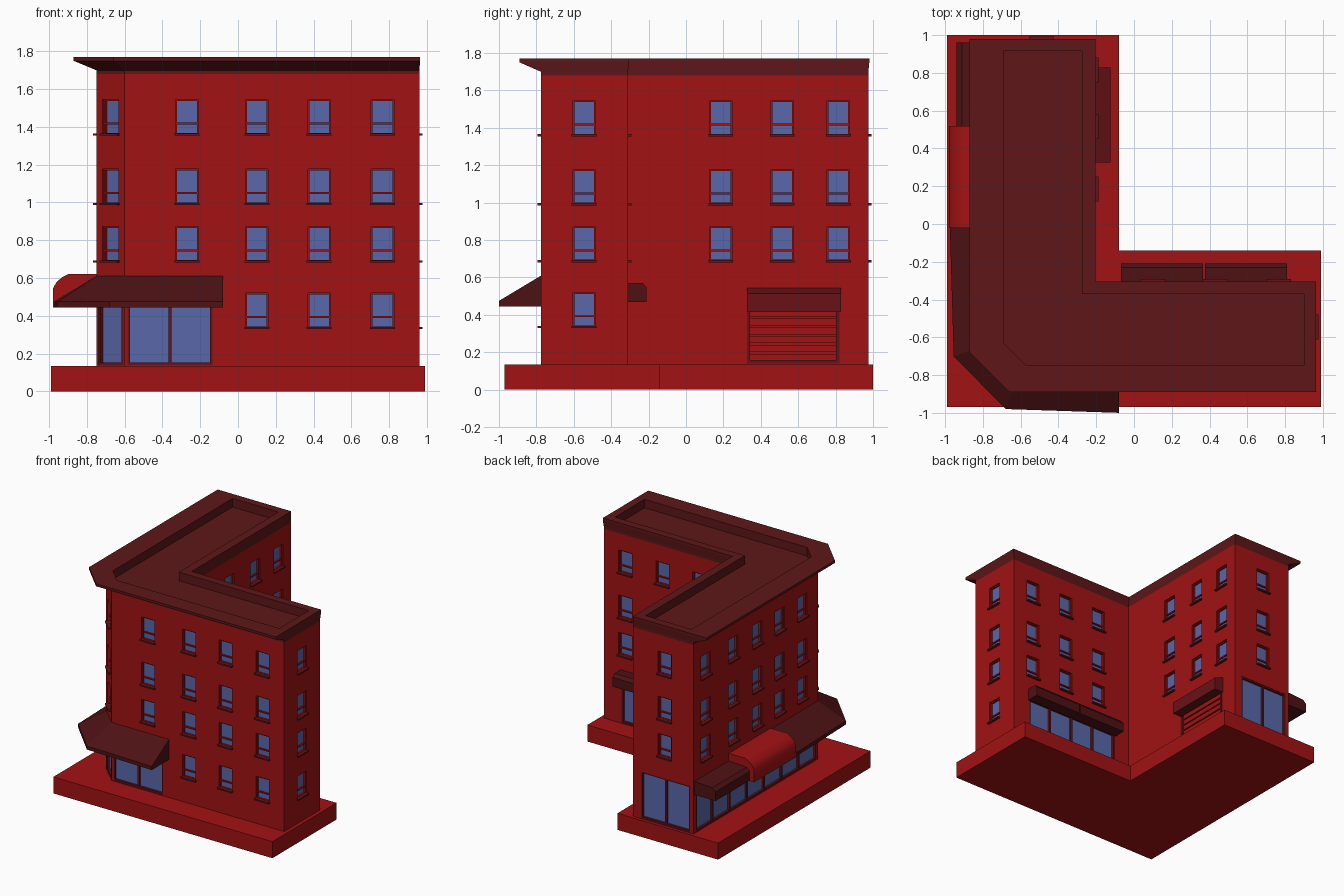
import bpy, bmesh, math
from mathutils import Matrix, Vector

if "Cube" in bpy.data.objects:
    bpy.data.objects.remove(bpy.data.objects["Cube"])

def material(name, rgb):
    m = bpy.data.materials.new(name)
    m.diffuse_color = (*rgb, 1)
    m.use_nodes = True
    m.node_tree.nodes["Principled BSDF"].inputs["Base Color"].default_value = m.diffuse_color
    return m

RED = material("red", (0.36, 0.006, 0.007))
DARK = material("dark_red", (0.075, 0.006, 0.007))
FRAME = material("frame_red", (0.14, 0.006, 0.008))
ROOF = material("roof_red", (0.11, 0.008, 0.009))
GLASS = material("glass_blue", (0.10, 0.14, 0.40))

def finish(bm, name, mat):
    bmesh.ops.recalc_face_normals(bm, faces=bm.faces)
    me = bpy.data.meshes.new(name)
    bm.to_mesh(me)
    bm.free()
    ob = bpy.data.objects.new(name, me)
    bpy.context.collection.objects.link(ob)
    me.materials.append(mat)
    return ob

def loft(name, mat, rings, loop=False):
    """Skin equal-length closed rings, capping the first and last."""
    bm = bmesh.new()
    vs = [[bm.verts.new(p) for p in r] for r in rings]
    n = len(rings[0])
    for a, b in zip(vs, vs[1:]):
        for i in range(n):
            j = (i + 1) % n
            bm.faces.new((a[i], a[j], b[j], b[i]))
    bm.faces.new(vs[0][::-1])
    bm.faces.new(vs[-1])
    return finish(bm, name, mat)

def ring(outline, z):
    return [(x, y, z) for x, y in outline]

def wall(x, y, deg):
    """Facade frame: local x runs along the wall, local -y points outward."""
    return Matrix.Translation((x, y, 0)) @ Matrix.Rotation(math.radians(deg), 4, 'Z')

FRONT, RIGHT = wall(0, -0.775, 0), wall(0.96, 0, 90)
BACK, LEFT = wall(0, 0.975, 180), wall(-0.75, 0, -90)
CORNER = wall(-0.675, -0.7025, -45)
COURT_X, COURT_Y = wall(-0.205, 0, 90), wall(0, -0.31, 180)

parts = {k: bmesh.new() for k in ("cut", "glass", "frame", "trim", "sill", "door")}

def box(part, M, u0, u1, d0, d1, z0, z1):
    S = Matrix.Diagonal((u1 - u0, d1 - d0, z1 - z0, 1))
    T = Matrix.Translation(((u0 + u1) / 2, -(d0 + d1) / 2, (z0 + z1) / 2))
    bmesh.ops.create_cube(parts[part], size=1, matrix=M @ T @ S)

def border(part, M, u0, u1, z0, z1, t, d0, d1):
    box(part, M, u0, u0 + t, d0, d1, z0, z1)
    box(part, M, u1 - t, u1, d0, d1, z0, z1)
    box(part, M, u0 + t, u1 - t, d0, d1, z1 - t, z1)
    box(part, M, u0 + t, u1 - t, d0, d1, z0, z0 + t)

def window(M, u, z):
    a, b, top = u - 0.06, u + 0.06, z + 0.185
    box("cut", M, a, b, -0.03, 0.02, z, top)
    box("glass", M, a, b, -0.032, -0.024, z, top)
    border("trim", M, a, b, z, top, 0.008, -0.03, -0.01)
    box("trim", M, a, b, -0.03, -0.012, z + 0.053, z + 0.063)
    box("sill", M, a - 0.006, b + 0.006, -0.02, 0.018, z - 0.006, z + 0.006)

def storefront(M, u0, u1, panes, top):
    z = 0.14
    box("cut", M, u0, u1, -0.025, 0.02, z, top)
    box("glass", M, u0, u1, -0.028, -0.02, z, top)
    border("frame", M, u0, u1, z, top, 0.012, -0.025, -0.003)
    for i in range(1, panes):
        c = u0 + (u1 - u0) * i / panes
        box("frame", M, c - 0.009, c + 0.009, -0.025, -0.005, z, top)

def awning(name, mat, M, u0, u1, profile):
    return loft(name, mat, [[M @ Vector((u, -d, z)) for d, z in profile] for u in (u0, u1)])

# Plinth
loft("plinth", RED, [ring([(-0.99, -0.97), (0.99, -0.97), (0.99, -0.14), (-0.08, -0.14),
                           (-0.08, 1), (-0.99, 1)], z) for z in (0, 0.135)])

# Walls with a bevelled street corner
body = [(-0.75, -0.63), (-0.60, -0.775), (0.96, -0.775), (0.96, -0.31),
        (-0.205, -0.31), (-0.205, 0.975), (-0.75, 0.975)]
walls = loft("walls", RED, [ring(body, z) for z in (0.135, 1.68)])

# Cornice, parapet and sunken roof
eave = [(-0.87, -0.68), (-0.66, -0.89), (0.965, -0.89), (0.965, -0.305),
        (-0.205, -0.305), (-0.205, 0.98), (-0.87, 0.98)]
inner = [(-0.69, -0.63), (-0.57, -0.75), (0.90, -0.75), (0.90, -0.37),
         (-0.275, -0.37), (-0.275, 0.915), (-0.69, 0.915)]
loft("cornice", ROOF, [ring(body, 1.68), ring(body, 1.70), ring(eave, 1.75),
                       ring(eave, 1.77), ring(inner, 1.77), ring(inner, 1.70)])

# Windows on the upper floors, then the ground floor ones
for z in (0.687, 0.992, 1.36):
    for M, us in ((FRONT, (-0.27, 0.10, 0.43, 0.765)), (RIGHT, (-0.545,)), (CORNER, (0,)),
                  (COURT_X, (0.185, 0.515, 0.815)), (COURT_Y, (-0.10, -0.43, -0.765)),
                  (BACK, (0.49,)), (LEFT, (-0.815, -0.46, -0.15, 0.14, 0.43))):
        for u in us:
            window(M, u, z)
for M, u in ((FRONT, 0.10), (FRONT, 0.43), (FRONT, 0.765), (RIGHT, -0.545)):
    window(M, u, 0.335)

# Shop windows
storefront(FRONT, -0.585, -0.135, 2, 0.52)
storefront(CORNER, -0.09, 0.09, 1, 0.52)
storefront(LEFT, -0.94, 0.615, 7, 0.52)
storefront(BACK, 0.275, 0.72, 2, 0.52)
storefront(COURT_Y, -0.80, 0.06, 4, 0.49)

# Garage door with slats
box("cut", COURT_X, 0.325, 0.82, -0.03, 0.02, 0.14, 0.45)
border("frame", COURT_X, 0.325, 0.82, 0.14, 0.45, 0.018, -0.03, 0.005)
for i in range(6):
    z = 0.155 + i * 0.047
    box("door", COURT_X, 0.34, 0.805, -0.03, -0.012, z, z + 0.037)
box("door", COURT_X, 0.34, 0.805, -0.032, -0.022, 0.15, 0.44)
awning("garage_canopy", FRAME, COURT_X, 0.325, 0.83,
       [(0, 0.415), (0, 0.545), (0.08, 0.515), (0.08, 0.415)])

# Awnings
court = [(0, 0.47), (0, 0.57), (0.08, 0.57), (0.10, 0.545), (0.10, 0.47)]
awning("court_awning_a", DARK, COURT_Y, -0.365, 0.07, court)
awning("court_awning_b", DARK, COURT_Y, -0.81, -0.375, court)
awning("side_awning", DARK, LEFT, -0.96, -0.52,
       [(0, 0.45), (0, 0.56), (0.16, 0.55), (0.19, 0.525), (0.19, 0.45)])
red = awning("round_awning", RED, LEFT, -0.52, 0.02,
             [(0, 0.445), (0, 0.62), (0.15, 0.62), (0.18, 0.605), (0.21, 0.58),
              (0.23, 0.545), (0.23, 0.445)])

# Large awning wrapped around the street corner
path = [((-0.75, -0.02), (-0.975, -0.02)), ((-0.75, -0.63), (-0.955, -0.70)),
        ((-0.60, -0.775), (-0.68, -0.98)), ((-0.08, -0.775), (-0.08, -1.0))]
loft("corner_awning", DARK, [[(*w, 0.445), (*w, 0.61), (*o, 0.475), (*o, 0.445)] for w, o in path])

# Finish the repeated parts and cut the openings
cutter = finish(parts["cut"], "opening_cutter", RED)
cutter.hide_render = True
cutter.hide_set(True)
mod = walls.modifiers.new("openings", 'BOOLEAN')
mod.object = cutter
mod.solver = 'EXACT'
for key, name, mat in (("glass", "window_glass", GLASS), ("frame", "shop_frames", FRAME),
                       ("trim", "window_frames", RED), ("sill", "window_sills", FRAME),
                       ("door", "garage_door", RED)):
    finish(parts[key], name, mat)

bpy.ops.object.select_all(action='DESELECT')
red.select_set(True)
bpy.context.view_layer.objects.active = red
bpy.ops.object.shade_smooth_by_angle(angle=math.radians(40))
